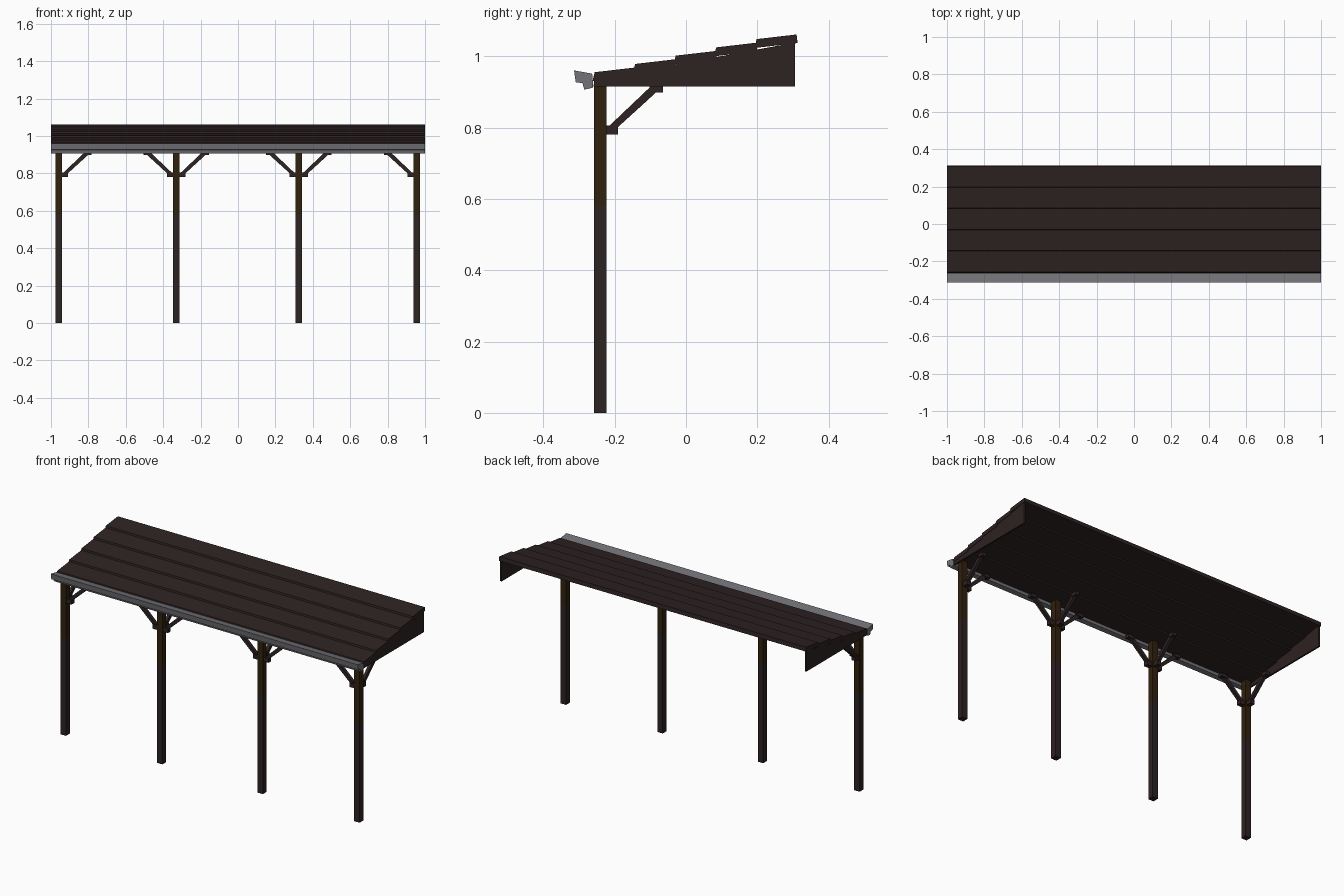
import bpy, bmesh
from mathutils import Vector

cube = bpy.data.objects.get("Cube")
if cube:
    bpy.data.objects.remove(cube, do_unlink=True)


def material(name, rgb):
    m = bpy.data.materials.new(name)
    m.use_nodes = True
    m.diffuse_color = (*rgb, 1)
    m.node_tree.nodes["Principled BSDF"].inputs["Base Color"].default_value = (*rgb, 1)
    return m


dark_wood = material("dark wood", (0.027, 0.016, 0.016))
warm_wood = material("warm wood", (0.030, 0.015, 0.004))
gutter_grey = material("gutter grey", (0.17, 0.17, 0.19))


def prism(name, outline, start, sweep, mat):
    """Closed solid: outline points (u, v) placed by start(u, v), swept along a vector."""
    bm = bmesh.new()
    face = bm.faces.new([bm.verts.new(start(u, v)) for u, v in outline])
    extruded = bmesh.ops.extrude_face_region(bm, geom=[face])
    moved = [g for g in extruded["geom"] if isinstance(g, bmesh.types.BMVert)]
    bmesh.ops.translate(bm, verts=moved, vec=sweep)
    bmesh.ops.recalc_face_normals(bm, faces=bm.faces)
    mesh = bpy.data.meshes.new(name)
    bm.to_mesh(mesh)
    bm.free()
    mesh.materials.append(mat)
    obj = bpy.data.objects.new(name, mesh)
    bpy.context.collection.objects.link(obj)
    return obj


def across(name, outline, x0, x1, mat):
    """Side outline (y, z) swept from x0 to x1."""
    return prism(name, outline, lambda y, z: (x0, y, z), (x1 - x0, 0, 0), mat)


# Overlapping roof boards
STEP_Y, STEP_Z = 0.1135, 0.0232
for i in range(5):
    y, z = -0.256 + i * STEP_Y, 0.955 + i * STEP_Z
    across(f"roof_board_{i + 1}",
           [(y, z), (y + 0.112, z + 0.013), (y + 0.115, z - 0.011), (y - 0.006, z - 0.025)],
           -1, 1, dark_wood)

# Wedge panels closing both ends of the roof
wedge = [(-0.26, 0.915), (0.305, 0.915), (0.305, 1.038), (-0.255, 0.935)]
across("right_end_panel", wedge, -0.998, -0.988, dark_wood)
across("left_end_panel", wedge, 0.988, 0.998, dark_wood)

# Gutter along the front eave
across("gutter", [(-0.314, 0.96), (-0.263, 0.951), (-0.260, 0.912), (-0.285, 0.906),
                  (-0.290, 0.924), (-0.309, 0.927)], -1, 1, gutter_grey)

# Posts with a warm upper part, and their angled braces
POST_Y, HALF = -0.24, 0.0175
square = [(-HALF, -HALF), (HALF, -HALF), (HALF, HALF), (-HALF, HALF)]
low_block = [(0.015, 0.780), (0.050, 0.780), (0.050, 0.806), (0.015, 0.806)]
high_block = [(0.138, 0.898), (0.175, 0.898), (0.175, 0.918), (0.138, 0.918)]
strut = [(0.020, 0.800), (0.046, 0.798), (0.158, 0.900), (0.150, 0.918), (0.140, 0.914)]


def brace(name, x, direction):
    """Strut and end blocks leaning out from a post along a level direction."""
    d = Vector(direction)
    side = Vector((-d.y, d.x, 0))
    for part, outline, width in (("low_block", low_block, 0.026),
                                 ("strut", strut, 0.018),
                                 ("high_block", high_block, 0.026)):
        base = Vector((x, POST_Y, 0)) - side * width / 2
        prism(f"{name}_{part}", outline,
              lambda u, v: base + d * u + Vector((0, 0, v)), side * width, dark_wood)


for i, x in enumerate((-0.958, -0.330, 0.325, 0.955)):
    n = f"post_{i + 1}"
    prism(f"{n}_lower", square, lambda u, v: (x + u, POST_Y + v, 0), (0, 0, 0.58), dark_wood)
    prism(f"{n}_upper", square, lambda u, v: (x + u, POST_Y + v, 0.58), (0, 0, 0.355), warm_wood)
    brace(f"{n}_rear_brace", x, (0, 1, 0))
    if i > 0:
        brace(f"{n}_right_brace", x, (-1, 0, 0))
    if i < 3:
        brace(f"{n}_left_brace", x, (1, 0, 0))
